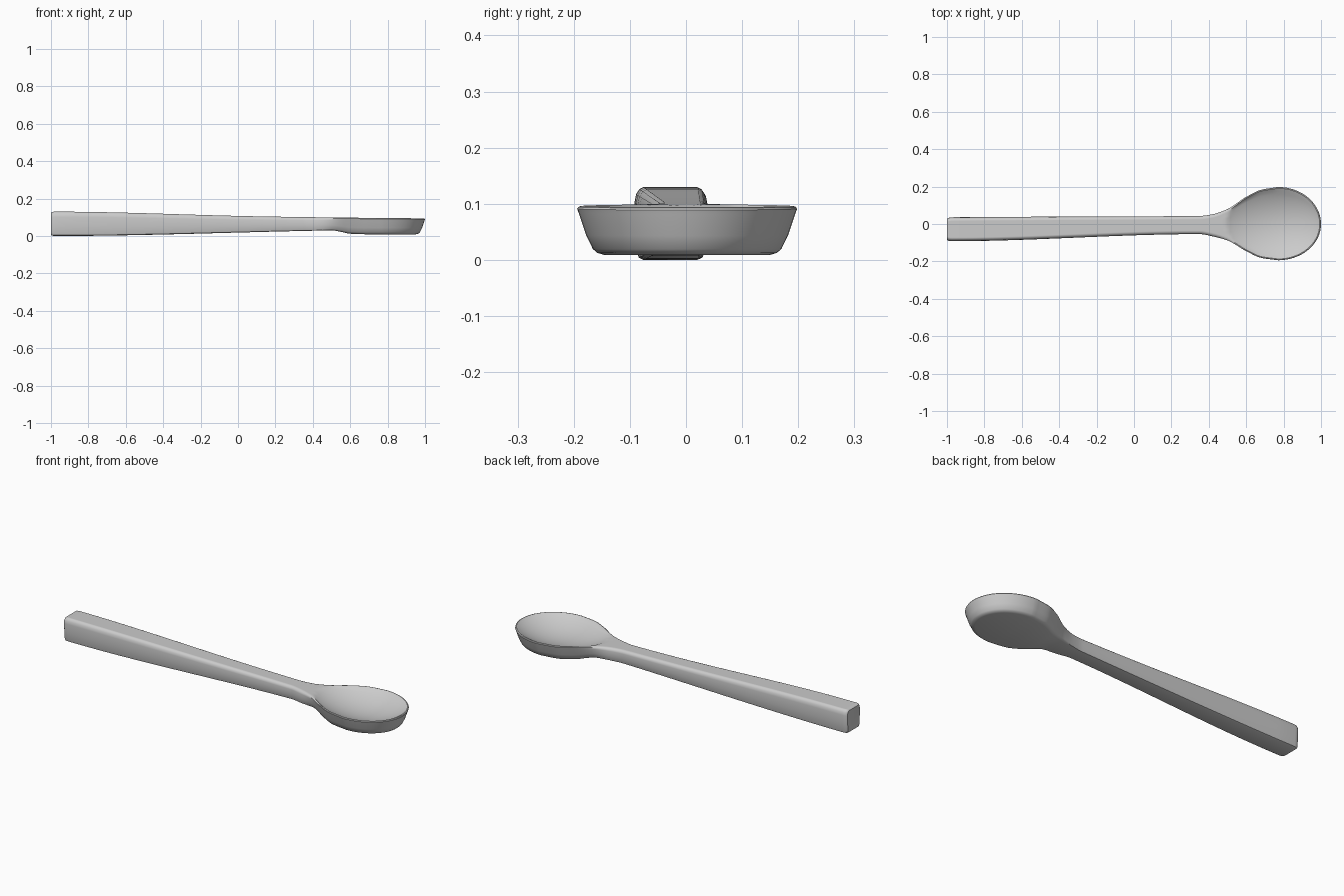
import bpy, bmesh, math

if "Cube" in bpy.data.objects:
    bpy.data.objects.remove(bpy.data.objects["Cube"])

CX, RX, RY = 0.77, 0.23, 0.195      # bowl centre and radii


def curve(pts):
    """Monotone smooth interpolation through (x, value) points."""
    s = [(b[1] - a[1]) / (b[0] - a[0]) for a, b in zip(pts, pts[1:])]
    m = [s[0]] + [2 * a * b / (a + b) if a * b > 0 else 0 for a, b in zip(s, s[1:])] + [s[-1]]

    def f(x):
        x = min(max(x, pts[0][0]), pts[-1][0])
        i = max(j for j in range(len(pts) - 1) if pts[j][0] <= x)
        h = pts[i + 1][0] - pts[i][0]
        t = (x - pts[i][0]) / h
        return ((2*t**3 - 3*t*t + 1) * pts[i][1] + (t**3 - 2*t*t + t) * h * m[i]
                + (3*t*t - 2*t**3) * pts[i + 1][1] + (t**3 - t*t) * h * m[i + 1])
    return f


# Plan outline and side profile
left = curve([(-1, .027), (-.992, .033), (-.975, .036), (.35, .043), (.42, .052), (.5, .081),
              (.6, .145), (.68, .183), (CX, RY + .003)])
right = curve([(-1, .083), (-.992, .09), (-.975, .092), (.35, .054), (.42, .066), (.5, .089),
               (.6, .145), (.68, .181), (CX, RY - .001)])
z_top = curve([(-1, .124), (-.992, .129), (-.975, .13), (.1, .105), (.5, .099), (1, .094)])
z_bot = curve([(-1, .006), (-.99, .001), (-.975, 0), (.4, .028), (.5, .03), (.55, .022),
               (.6, .012), (.7, .009), (1, .009)])
blend = curve([(-1, 0), (.42, 0), (.6, 1), (1, 1)])

# Edge profiles, bottom to top: (inset, height fraction) for handle and bowl
HANDLE = [(.016, 0), (.008, .03), (.005, .1), (.003, .4), (0, .78), (.003, .9), (.009, .97), (.016, 1)]
BOWL = [(.048, 0), (.036, .04), (.028, .12), (.016, .4), (.003, .85), (0, .94), (.002, .98), (.007, 1)]
N = 24                               # divisions across the hollow


def section(x):
    """Closed ring: up one side, across the top, down the other, across the bottom."""
    b = blend(x)
    if x > CX:
        k = math.sqrt(max(0, 1 - ((x - CX) / RX) ** 2))
        hi, lo = left(CX) * k, right(CX) * k
    else:
        hi, lo = left(x), right(x)

    def edge(k, side):
        d = HANDLE[k][0] * (1 - b) + BOWL[k][0] * b
        f = HANDLE[k][1] * (1 - b) + BOWL[k][1] * b
        px = CX + (x - CX) * (1 - d / RX) if x > CX else x
        c, h = (hi - lo) / 2, (hi + lo) / 2
        w = h * (1 - d / RY) if x > CX else h - d
        return px, c + side * w, z_bot(px) + f * (z_top(px) - z_bot(px))

    def hollow(p):
        u = ((p[0] - .765) / (.228 if p[0] > .765 else .27)) ** 2 + (p[1] / .188) ** 2
        return p[0], p[1], p[2] - .056 * max(0, 1 - u) ** .9

    ring = [edge(k, -1) for k in range(8)]
    a, e = ring[-1], edge(7, 1)
    ring += [hollow((a[0], a[1] + (e[1] - a[1]) * i / N, a[2])) for i in range(1, N)]
    ring += [edge(k, 1) for k in reversed(range(8))]
    return ring


# Stations along the length, closing around the rounded tip
xs = [-1, -.997, -.992, -.984, -.975] + [-.975 + 1.325 * i / 12 for i in range(1, 13)]
xs += [.35 + (CX - .35) * i / 28 for i in range(1, 29)]
xs += [CX + RX * math.sin(math.pi / 2 * i / 24) for i in range(1, 25)]

# Spoon body: handle, neck and hollow bowl as one loft
bm = bmesh.new()
rings = [[bm.verts.new(p) for p in section(x)] for x in xs]
for r, s in zip(rings, rings[1:]):
    for i in range(len(r)):
        j = (i + 1) % len(r)
        bm.faces.new((r[i], r[j], s[j], s[i]))
bm.faces.new(rings[0])
bmesh.ops.remove_doubles(bm, verts=bm.verts, dist=1e-5)
bmesh.ops.recalc_face_normals(bm, faces=bm.faces)
mesh = bpy.data.meshes.new("spoon")
bm.to_mesh(mesh)
bm.free()
spoon = bpy.data.objects.new("spoon", mesh)
bpy.context.collection.objects.link(spoon)
bpy.context.view_layer.objects.active = spoon
spoon.select_set(True)
bpy.ops.object.shade_smooth_by_angle(angle=math.radians(40))
